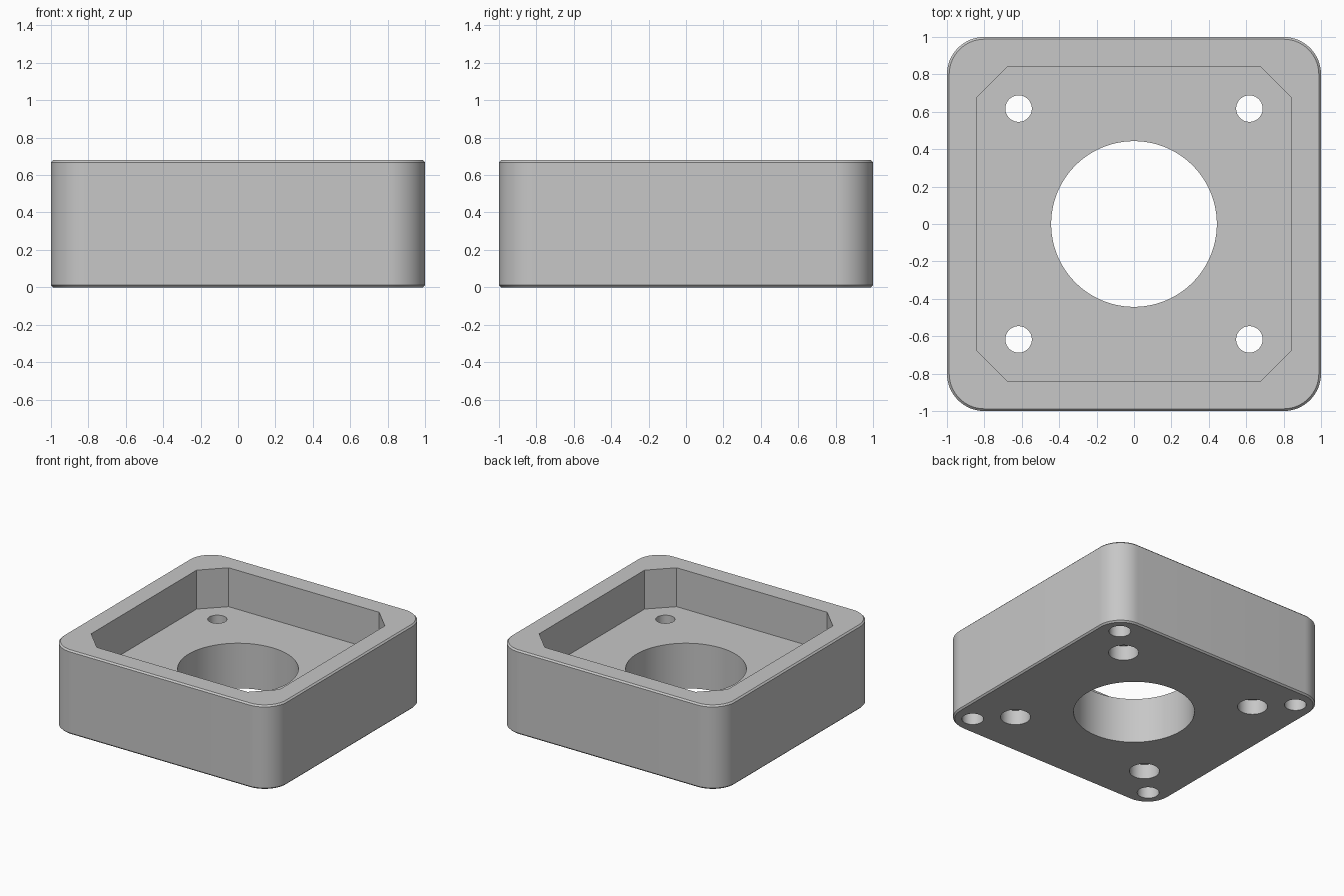
import bpy
import bmesh
import math

HEIGHT, FLOOR = 0.68, 0.365
CORNER, EDGE = 0.2, 0.012

cube = bpy.data.objects.get("Cube")
if cube:
    bpy.data.objects.remove(cube, do_unlink=True)

grey = bpy.data.materials.new("light grey")
grey.use_nodes = True
grey.diffuse_color = (0.57, 0.57, 0.57, 1)
grey.node_tree.nodes["Principled BSDF"].inputs["Base Color"].default_value = grey.diffuse_color


def circle(r, x=0, y=0, n=64):
    return [(x + r * math.cos(2 * math.pi * i / n),
             y + r * math.sin(2 * math.pi * i / n)) for i in range(n)]


def rounded_square(half, r, n=16):
    pts = []
    for k, (sx, sy) in enumerate([(1, 1), (-1, 1), (-1, -1), (1, -1)]):
        for i in range(n + 1):
            a = math.pi / 2 * (k + i / n)
            pts.append((sx * (half - r) + r * math.cos(a),
                        sy * (half - r) + r * math.sin(a)))
    return pts


def loft(name, layers):
    """Closed solid through a stack of (outline, z) layers."""
    bm = bmesh.new()
    rings = [[bm.verts.new((x, y, z)) for x, y in pts] for pts, z in layers]
    n = len(rings[0])
    for low, high in zip(rings, rings[1:]):
        for i in range(n):
            j = (i + 1) % n
            bm.faces.new((low[i], low[j], high[j], high[i]))
    bm.faces.new(rings[0][::-1])
    bm.faces.new(rings[-1])
    mesh = bpy.data.meshes.new(name)
    bm.to_mesh(mesh)
    bm.free()
    mesh.materials.append(grey)
    obj = bpy.data.objects.new(name, mesh)
    bpy.context.collection.objects.link(obj)
    return obj


def prism(name, pts, z0, z1):
    return loft(name, [(pts, z0), (pts, z1)])


# Block with rounded corners and a fine chamfer around top and bottom
full = rounded_square(1, CORNER)
inset = rounded_square(1 - EDGE, CORNER - EDGE)
body = loft("mount_body", [(inset, 0), (full, EDGE),
                           (full, HEIGHT - EDGE), (inset, HEIGHT)])

# Pocket with cut corners, open at the top
w, c = 0.843, 0.674
octagon = [(w, -c), (w, c), (c, w), (-c, w), (-w, c), (-w, -c), (-c, -w), (c, -w)]
cutters = [prism("pocket_cutter", octagon, FLOOR, 1),
           prism("bore_cutter", circle(0.443, n=96), -0.2, 0.5)]

# Screw holes, their counterbores from below, and blind corner holes
for sx in (-1, 1):
    for sy in (-1, 1):
        for name, pos, r, top in (("screw_hole_cutter", 0.617, 0.071, 0.5),
                                  ("counterbore_cutter", 0.617, 0.11, 0.12),
                                  ("corner_hole_cutter", 0.84, 0.08, 0.28)):
            cutters.append(prism(name, circle(r, sx * pos, sy * pos, 40), -0.2, top))

bpy.ops.object.select_all(action="DESELECT")
body.select_set(True)
bpy.context.view_layer.objects.active = body
for cutter in cutters:
    cutter.hide_render = True
    mod = body.modifiers.new(cutter.name, "BOOLEAN")
    mod.operation = "DIFFERENCE"
    mod.solver = "EXACT"
    mod.object = cutter
    bpy.ops.object.modifier_apply(modifier=mod.name)
    bpy.data.objects.remove(cutter, do_unlink=True)

bpy.ops.object.shade_smooth_by_angle(angle=math.radians(30))
